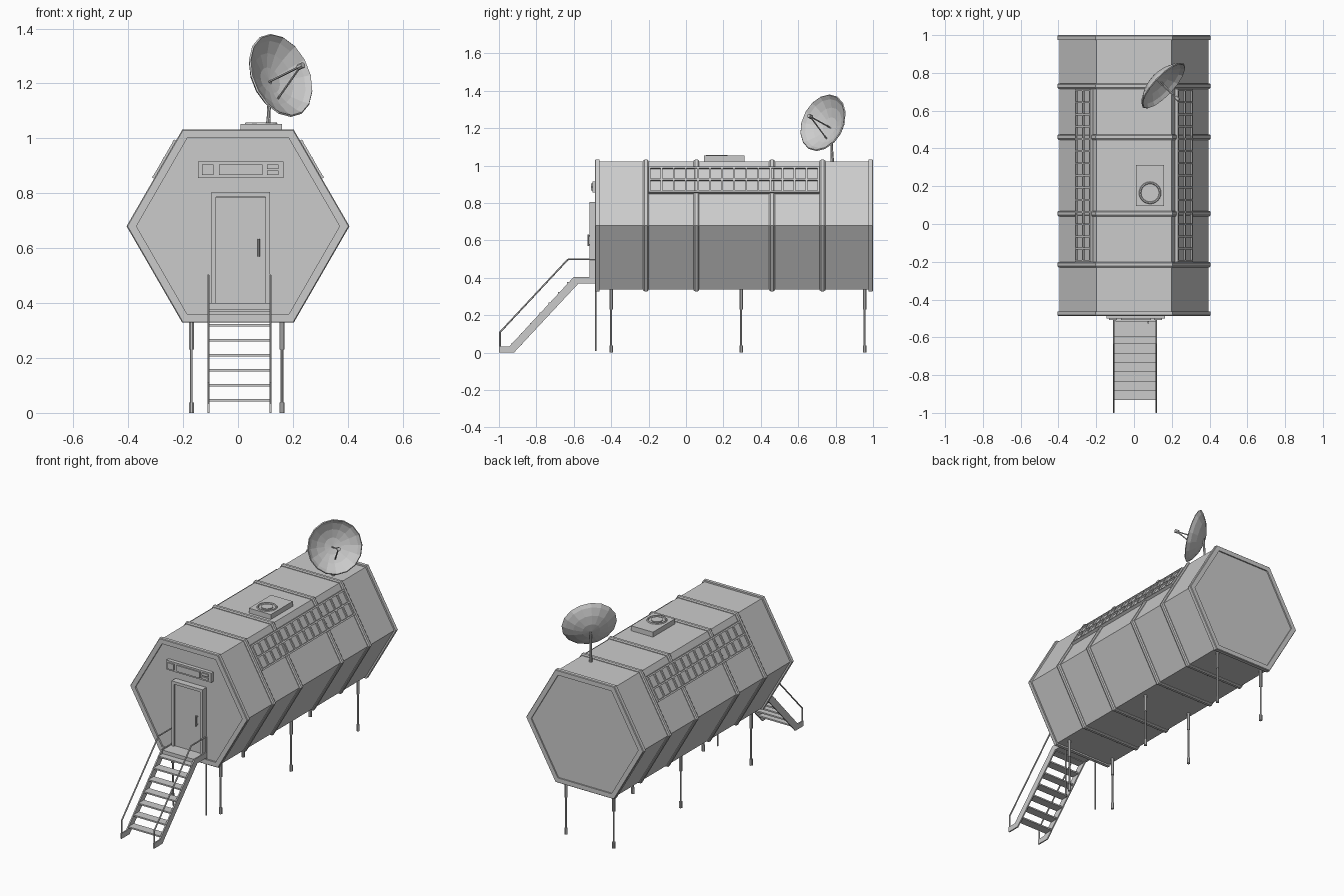
import bpy, bmesh, math
from mathutils import Vector, Matrix

if "Cube" in bpy.data.objects:
    bpy.data.objects.remove(bpy.data.objects["Cube"])

CZ = 0.68  # height of the hexagon axis


def make(name, verts, faces):
    me = bpy.data.meshes.new(name)
    bm = bmesh.new()
    vs = [bm.verts.new(v) for v in verts]
    for f in faces:
        bm.faces.new([vs[i] for i in f])
    bmesh.ops.recalc_face_normals(bm, faces=bm.faces)
    bm.to_mesh(me)
    bm.free()
    ob = bpy.data.objects.new(name, me)
    bpy.context.collection.objects.link(ob)
    return ob


def box(name, x, y, z):
    v = [(a, b, c) for a in x for b in y for c in z]
    return make(name, v, [(0, 1, 3, 2), (4, 6, 7, 5), (0, 4, 5, 1),
                          (2, 3, 7, 6), (0, 2, 6, 4), (1, 5, 7, 3)])


def rod(name, a, b, r, r2=None, n=8):
    a, b = Vector(a), Vector(b)
    q = (b - a).to_track_quat('Z', 'Y')
    ring = [Vector((math.cos(2 * math.pi * (i + .5) / n), math.sin(2 * math.pi * (i + .5) / n), 0))
            for i in range(n)]
    v = [a + q @ (p * r) for p in ring] + [b + q @ (p * (r2 or r)) for p in ring]
    f = [(i, (i + 1) % n, n + (i + 1) % n, n + i) for i in range(n)]
    return make(name, v, f + [tuple(range(n)), tuple(range(n, 2 * n))])


def hex_points(r, y):
    return [(r * math.cos(i * math.pi / 3), y, CZ + r * math.sin(i * math.pi / 3)) for i in range(6)]


def hex_ring(name, profile):
    # closed (radius, y) profile swept around the hexagon
    v = [p for r, y in profile for p in hex_points(r, y)]
    m = len(profile)
    f = [(j * 6 + i, j * 6 + (i + 1) % 6, (j + 1) % m * 6 + (i + 1) % 6, (j + 1) % m * 6 + i)
         for j in range(m) for i in range(6)]
    return make(name, v, f)


# hexagonal cabin shell
make("cabin_shell", hex_points(0.395, -0.477) + hex_points(0.395, 0.992),
     [tuple(range(6)), tuple(range(6, 12))] + [(i, (i + 1) % 6, 6 + (i + 1) % 6, 6 + i) for i in range(6)])

# end rims and bevelled bands around the cabin
hex_ring("front_rim", [(0.37, -0.487), (0.402, -0.487), (0.406, -0.483), (0.406, -0.463), (0.37, -0.463)])
hex_ring("back_rim", [(0.37, 1.0), (0.402, 1.0), (0.406, 0.996), (0.406, 0.975), (0.37, 0.975)])
for k, y in enumerate((-0.215, 0.055, 0.46, 0.73)):
    hex_ring(f"band_{k}", [(0.385, y - .015), (0.4, y - .015), (0.406, y - .008),
                           (0.406, y + .008), (0.4, y + .015), (0.385, y + .015)])

# gridded window strips on both upper slopes
slope = Vector((-0.5, 0, 0.866))
for side, sx in (("right", 1), ("left", -1)):
    def slab(name, u, y, h):
        ob = box(name, u, y, h)
        out = Vector((0.866, 0, 0.5))
        base = Vector((0.395, 0, CZ))
        for v in ob.data.vertices:
            p = base + slope * v.co.x + out * v.co.z
            v.co = (sx * p.x, v.co.y, p.z)
        if sx > 0:
            ob.data.flip_normals()
        return ob
    slab(f"{side}_window_glass", (0.198, 0.352), (-0.195, 0.71), (-0.005, 0.008))
    for i in range(3):
        u = 0.195 + i * 0.075
        slab(f"{side}_window_rail_{i}", (u, u + 0.01), (-0.2, 0.715), (-0.005, 0.018))
    for i in range(15):
        y = -0.2 + i * 0.0646
        slab(f"{side}_window_bar_{i}", (0.196, 0.354), (y, y + 0.01), (-0.005, 0.017))

# door with frame and handle
box("door_panel", (-0.08, 0.1), (-0.507, -0.47), (0.4, 0.785))
box("door_frame_left", (-0.097, -0.08), (-0.517, -0.47), (0.37, 0.805))
box("door_frame_right", (0.1, 0.116), (-0.517, -0.47), (0.37, 0.805))
box("door_frame_top", (-0.08, 0.1), (-0.517, -0.47), (0.787, 0.805))
rod("door_handle", (0.075, -0.522, 0.57), (0.075, -0.522, 0.633), 0.005)
for z in (0.578, 0.625):
    rod("door_handle_mount", (0.075, -0.505, z), (0.075, -0.522, z), 0.004)

# panel above the door
box("wall_panel", (-0.145, 0.165), (-0.5, -0.47), (0.856, 0.915))
for x, z in (((-0.132, -0.09), (0.867, 0.905)), ((-0.07, 0.09), (0.867, 0.905)),
             ((0.105, 0.148), (0.889, 0.905)), ((0.105, 0.148), (0.867, 0.882))):
    box("wall_panel_inset", x, (-0.508, -0.495), z)

# stairs: stringers, platform, treads, handrails and thin posts
side_profile = [(-0.487, 0.405), (-0.6, 0.405), (-0.945, 0.033), (-1.0, 0.033),
                (-1.0, 0), (-0.92, 0), (-0.575, 0.37), (-0.487, 0.37)]
n = len(side_profile)
for name, x0, x1 in (("left", -0.112, -0.104), ("right", 0.114, 0.122)):
    v = [(x, y, z) for x in (x0, x1) for y, z in side_profile]
    make(f"{name}_stringer", v, [tuple(range(n)), tuple(range(n, 2 * n))] +
         [(i, (i + 1) % n, n + (i + 1) % n, n + i) for i in range(n)])
    xm = (x0 + x1) / 2
    path = [(-0.994, 0.02), (-0.994, 0.11), (-0.63, 0.5), (-0.487, 0.5)]
    for (ya, za), (yb, zb) in zip(path, path[1:]):
        rod(f"{name}_handrail", (xm, ya, za), (xm, yb, zb), 0.0045, n=6)
    rod(f"{name}_platform_post", (xm, -0.483, 0.01), (xm, -0.483, 0.5), 0.004, n=6)
box("stair_platform", (-0.108, 0.118), (-0.595, -0.477), (0.373, 0.4))
for i in range(7):
    y, z = -0.932 + i * 0.0495, 0.042 + i * 0.0545
    box(f"stair_tread_{i}", (-0.108, 0.118), (y, y + 0.054), (z, z + 0.009))

# telescopic legs
for x in (-0.17, 0.16):
    for y in (-0.4, 0.295, 0.955):
        rod("leg_sleeve", (x, y, 0.23), (x, y, 0.345), 0.01)
        rod("leg_rod", (x, y, 0.03), (x, y, 0.235), 0.0055)
        rod("leg_foot", (x, y, 0.008), (x, y, 0.038), 0.01)

# roof vent unit
box("roof_vent_box", (0.01, 0.16), (0.095, 0.312), (1.015, 1.053))
bpy.ops.mesh.primitive_torus_add(major_segments=24, minor_segments=6, major_radius=0.053,
                                 minor_radius=0.006, location=(0.085, 0.165, 1.053))
bpy.context.object.name = "roof_vent_ring"
rod("roof_vent_hub", (0.085, 0.165, 1.05), (0.085, 0.165, 1.058), 0.034, n=20)

# faceted dish on a mast
axis = Vector((0.69, -0.65, 0.32)).normalized()
centre = Vector((0.153, 0.735, 1.228))
q = axis.to_track_quat('Z', 'Y')
rings = [(0.05, -0.055), (0.1, -0.037), (0.14, -0.012), (0.157, 0.006)]
S = 16
verts = [centre + axis * -0.06]
for r, h in rings:
    verts += [centre + q @ Vector((r * math.cos(2 * math.pi * i / S), r * math.sin(2 * math.pi * i / S), h))
              for i in range(S)]
faces = [(0, 1 + i, 1 + (i + 1) % S) for i in range(S)]
for k in range(len(rings) - 1):
    a, b = 1 + k * S, 1 + (k + 1) * S
    faces += [(a + i, b + i, b + (i + 1) % S, a + (i + 1) % S) for i in range(S)]
dish = make("antenna_dish", verts, faces)
mod = dish.modifiers.new("thickness", 'SOLIDIFY')
mod.thickness = 0.007
mod.offset = 0
tip = centre + axis * 0.11
rod("antenna_strut_upper", (0.112, 0.768, 1.205), tip, 0.004, n=6)
rod("antenna_strut_lower", (0.142, 0.755, 1.14), tip, 0.004, n=6)
rod("antenna_feed", tip - axis * 0.012, tip + axis * 0.012, 0.011)
rod("antenna_mast_base", (0.11, 0.782, 1.015), (0.111, 0.78, 1.08), 0.01, 0.007)
rod("antenna_mast", (0.111, 0.78, 1.07), (0.117, 0.775, 1.205), 0.007)

# ground contact for the feet
for ob in bpy.context.collection.objects:
    if ob.name.startswith("leg_foot"):
        for v in ob.data.vertices:
            v.co.z = 0.0 if v.co.z < 0.02 else v.co.z
